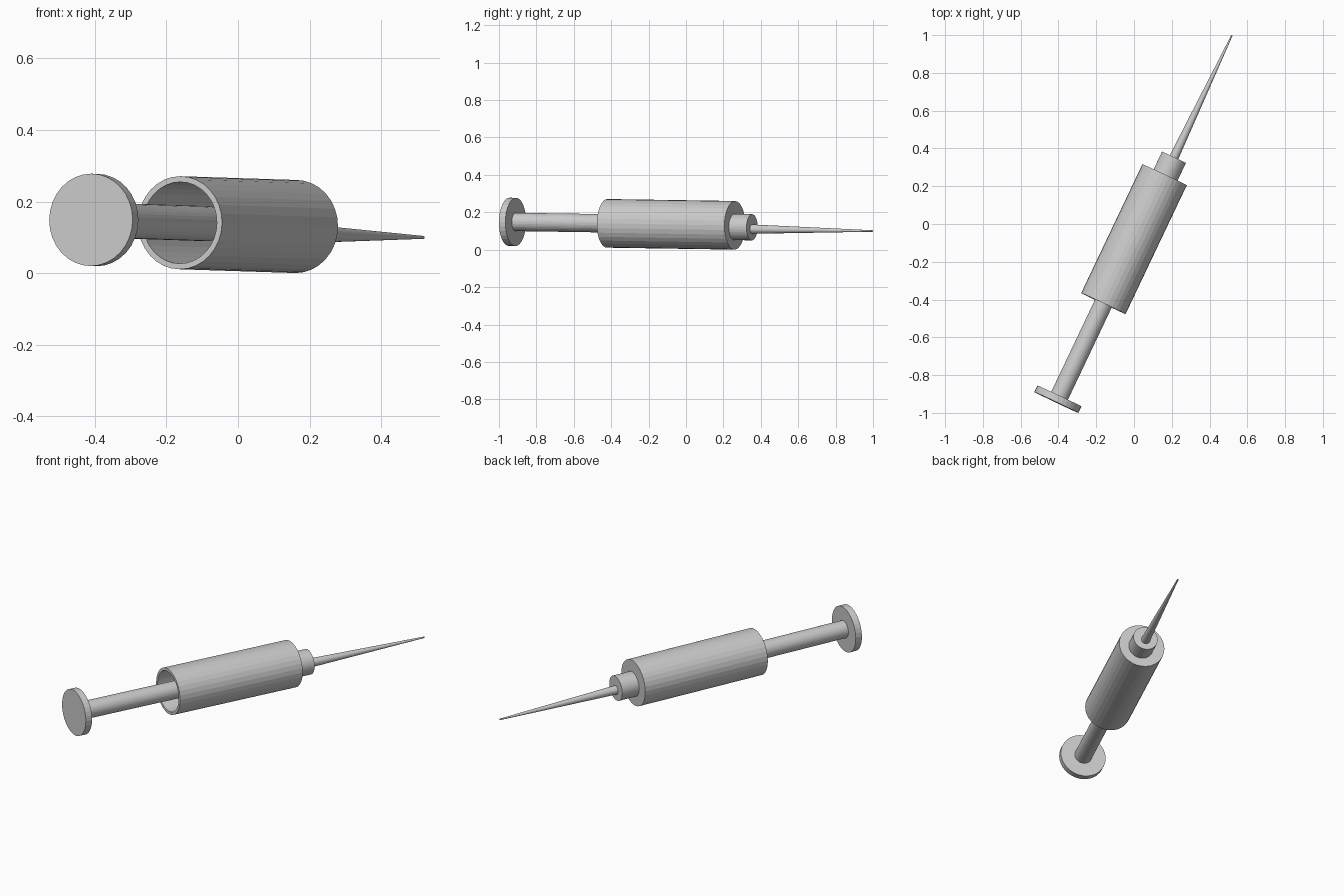
import bpy, bmesh
from math import cos, sin, tau
from mathutils import Vector

if "Cube" in bpy.data.objects:
    bpy.data.objects.remove(bpy.data.objects["Cube"])

SIDES = 32
# Shared direction of the syringe, pointing towards the needle tip
AXIS = Vector((0.324, 0.682, -0.0105)).normalized()
TURN = AXIS.to_track_quat('Z', 'Y')


def lathe(name, origin, profile):
    """Spin (distance along axis, radius) points into a closed flat-faced solid."""
    bm = bmesh.new()
    rings = []
    for d, r in profile:
        rings.append([bm.verts.new((r * cos(tau * i / SIDES), r * sin(tau * i / SIDES), d))
                      for i in range(SIDES)])
    for a, b in zip(rings, rings[1:]):
        for i in range(SIDES):
            j = (i + 1) % SIDES
            bm.faces.new((a[i], a[j], b[j], b[i]))
    bm.faces.new(rings[0])
    bm.faces.new(rings[-1])
    bmesh.ops.recalc_face_normals(bm, faces=bm.faces[:])
    mesh = bpy.data.meshes.new(name)
    bm.to_mesh(mesh)
    bm.free()
    ob = bpy.data.objects.new(name, mesh)
    ob.location = origin
    ob.rotation_mode = 'QUATERNION'
    ob.rotation_quaternion = TURN
    bpy.context.collection.objects.link(ob)
    return ob


barrel_back = Vector((-0.162, -0.421, 0.141))

# Hollow barrel, open at the back and closed at the front
lathe("barrel", barrel_back,
      [(0.735, 0.114), (0, 0.114), (0, 0.13), (0.755, 0.13)])

# Plunger rod reaching into the barrel, with its thumb disc
lathe("plunger_rod", barrel_back, [(-0.545, 0.049), (0.18, 0.049)])
lathe("thumb_disc", barrel_back, [(-0.58, 0.129), (-0.542, 0.129)])

# Nozzle, set slightly off the barrel's centre
nozzle_front = Vector((0.2116, 0.353, 0.12))
lathe("nozzle", nozzle_front, [(-0.11, 0.07), (0, 0.07)])

# Tapered needle, mounted low on the nozzle
needle_base = Vector((0.2116, 0.353, 0.11))
lathe("needle", needle_base, [(-0.005, 0.025), (0.714, 0.004)])
